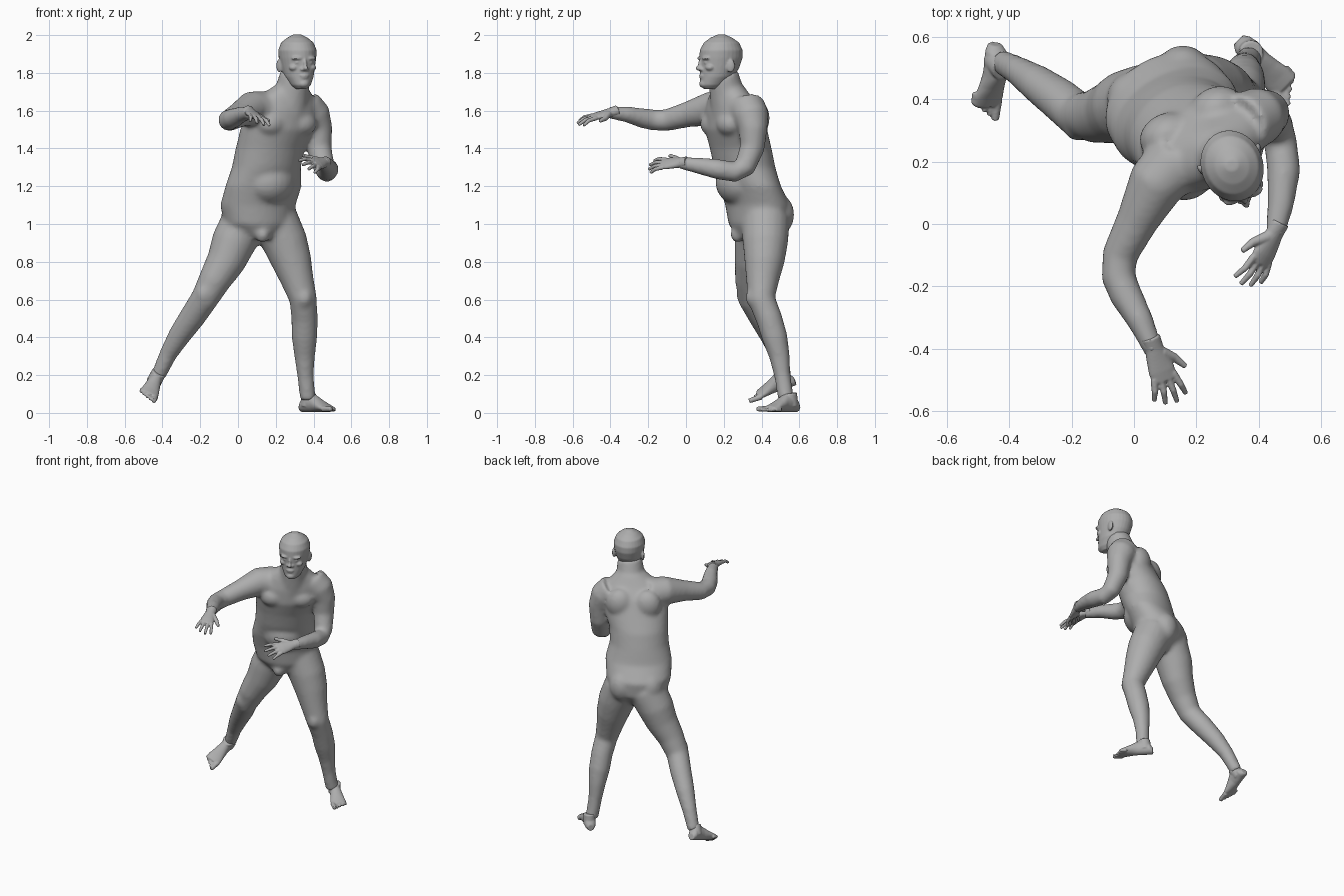
import bpy
import bmesh
from math import sin, cos, pi, radians
from mathutils import Vector, Matrix

cube = bpy.data.objects.get("Cube")
if cube:
    bpy.data.objects.remove(cube, do_unlink=True)

skin = bpy.data.materials.new("plain grey")
skin.use_nodes = True
GREY = (.42, .42, .42, 1)
skin.diffuse_color = GREY
skin.node_tree.nodes["Principled BSDF"].inputs["Base Color"].default_value = GREY


def loft(bm, rings, sides=20):
    """Closed skin over elliptical rings given as (centre, half axis, half axis)."""
    loops = []
    for centre, u, v in rings:
        angles = [2 * pi * i / sides for i in range(sides)]
        loops.append([bm.verts.new(centre + u * cos(a) + v * sin(a)) for a in angles])
    for low, high in zip(loops, loops[1:]):
        for i in range(sides):
            j = (i + 1) % sides
            bm.faces.new((low[i], low[j], high[j], high[i]))
    bm.faces.new(loops[0][::-1])
    bm.faces.new(loops[-1])


def tube(bm, stations):
    """Round limb through (x, y, z, radius) stations."""
    points = [Vector(s[:3]) for s in stations]
    rings = []
    side = None
    for i, station in enumerate(stations):
        before = points[max(i - 1, 0)]
        after = points[min(i + 1, len(points) - 1)]
        along = (after - before).normalized()
        if side is None:
            side = along.orthogonal()
        side = (side - along * side.dot(along)).normalized()
        rings.append((points[i], side * station[3], along.cross(side) * station[3]))
    loft(bm, rings)


def ball(bm, frame, centre, radii):
    """Ellipsoid placed in a local frame."""
    matrix = frame @ Matrix.Translation(centre) @ Matrix.Diagonal((*radii, 1))
    bmesh.ops.create_uvsphere(bm, u_segments=20, v_segments=14, radius=1, matrix=matrix)


def turned(x, y, yaw):
    """Frame at x, y whose forward direction, local -y, is swung by yaw."""
    return Matrix.Translation((x, y, 0)) @ Matrix.Rotation(yaw, 4, 'Z')


def finish(name, bm, voxel, smoothing):
    """Fuse the overlapping volumes into one smooth skin."""
    bmesh.ops.recalc_face_normals(bm, faces=bm.faces)
    mesh = bpy.data.meshes.new(name)
    bm.to_mesh(mesh)
    bm.free()
    obj = bpy.data.objects.new(name, mesh)
    bpy.context.collection.objects.link(obj)
    remesh = obj.modifiers.new("fuse", 'REMESH')
    remesh.mode = 'VOXEL'
    remesh.voxel_size = voxel
    smooth = obj.modifiers.new("soften", 'SMOOTH')
    smooth.factor = .5
    smooth.iterations = smoothing
    evaluated = obj.evaluated_get(bpy.context.evaluated_depsgraph_get())
    baked = bpy.data.meshes.new_from_object(evaluated)
    obj.modifiers.clear()
    obj.data = baked
    baked.materials.clear()
    baked.materials.append(skin)
    baked.shade_smooth()


# Torso: x, y, z, half width, half depth, all turned toward the left
TWIST = radians(28)
across = Vector((cos(TWIST), sin(TWIST), 0))
forward = Vector((sin(TWIST), -cos(TWIST), 0))
torso = [
    (.11, .37, .92, .08, .1), (.11, .385, 1, .19, .15),
    (.105, .38, 1.1, .21, .16), (.135, .34, 1.2, .215, .145),
    (.15, .31, 1.3, .19, .155), (.17, .29, 1.4, .19, .155),
    (.21, .265, 1.5, .21, .15), (.235, .25, 1.6, .205, .13),
    (.255, .235, 1.67, .16, .1), (.275, .225, 1.73, .09, .08),
]
body = bmesh.new()
loft(body, [(Vector((x, y, z)), across * w, forward * d) for x, y, z, w, d in torso], 32)

# Neck
tube(body, [(.265, .24, 1.6, .11), (.285, .215, 1.7, .092), (.305, .195, 1.8, .08)])

# Chest, buttocks, belly and groin
hips = turned(.11, .385, TWIST)
chest = turned(.215, .265, TWIST)
for side in (-1, 1):
    ball(body, hips, (side * .088, .065, 1.05), (.09, .09, .11))
    ball(body, chest, (side * .09, -.09, 1.53), (.085, .065, .065))
    ball(body, chest, (side * .09, .07, 1.56), (.09, .07, .1))
ball(body, turned(.165, .28, TWIST), (0, 0, 1.22), (.14, .12, .12))
ball(body, turned(.13, .275, TWIST), (0, 0, .945), (.04, .04, .045))

# Right arm, reaching forward
tube(body, [(.14, .2, 1.6, .105), (.07, .13, 1.61, .092), (.01, .01, 1.58, .068),
            (-.045, -.1, 1.55, .058), (-.05, -.17, 1.55, .056), (-.025, -.23, 1.56, .053),
            (.02, -.31, 1.58, .043), (.065, -.41, 1.59, .031)])

# Left arm, bent at the elbow
tube(body, [(.35, .32, 1.62, .1), (.4, .345, 1.57, .094), (.425, .355, 1.5, .076),
            (.43, .35, 1.4, .066), (.455, .31, 1.3, .058), (.47, .26, 1.275, .054),
            (.48, .17, 1.29, .054), (.47, .06, 1.31, .043), (.45, -.04, 1.325, .031)])

# Right leg, stretched out to the side
tube(body, [(.04, .39, 1.02, .125), (-.025, .375, .9, .118), (-.065, .36, .8, .103),
            (-.125, .345, .7, .086), (-.18, .35, .6, .073), (-.24, .4, .51, .069),
            (-.31, .45, .41, .06), (-.37, .49, .31, .047), (-.425, .52, .19, .039)])

# Left leg, carrying the weight
tube(body, [(.19, .42, 1.02, .13), (.25, .42, .9, .12), (.285, .415, .8, .106),
            (.315, .405, .7, .087), (.345, .4, .6, .073), (.352, .44, .5, .07),
            (.352, .47, .4, .068), (.353, .495, .3, .055), (.357, .51, .2, .044),
            (.37, .53, .07, .042)])

# Kneecaps
for knee in ((-.18, .31, .63), (.35, .36, .61)):
    ball(body, Matrix.Translation(knee), (0, 0, 0), (.045, .045, .055))
finish("body", body, .012, 9)

# Head: z, front reach, back reach, half width
skull = [
    (1.715, .095, -.02, .03), (1.735, .115, .02, .052), (1.78, .113, .07, .076),
    (1.83, .113, .1, .088), (1.88, .116, .117, .097), (1.92, .114, .117, .1),
    (1.96, .092, .098, .085), (1.985, .058, .062, .055), (2.004, .015, .02, .02),
]
GAZE = radians(20)
face = turned(.315, .185, GAZE)
aim = face.to_3x3()
head = bmesh.new()
loft(head, [(face @ Vector((0, (back - front) / 2, z)), aim @ Vector((w, 0, 0)),
             aim @ Vector((0, (front + back) / 2, 0))) for z, front, back, w in skull], 28)

# Nose, lips, chin and brow
ball(head, face, (0, -.118, 1.825), (.014, .026, .014))
ball(head, face, (0, -.113, 1.845), (.01, .016, .03))
ball(head, face, (0, -.106, 1.786), (.028, .016, .007))
ball(head, face, (0, -.104, 1.774), (.024, .016, .007))
ball(head, face, (0, -.096, 1.742), (.03, .025, .022))
for side in (-1, 1):
    ball(head, face, (side * .035, -.098, 1.877), (.034, .02, .01))
    ball(head, face, (side * .036, -.097, 1.855), (.015, .012, .009))
    ball(head, face, (side * .05, -.08, 1.828), (.026, .024, .018))
    ball(head, face, (side * .016, -.112, 1.819), (.01, .012, .009))
    # Ears
    ball(head, face @ Matrix.Translation((side * .094, .02, 1.838))
         @ Matrix.Rotation(-side * .4, 4, 'Z'), (0, 0, 0), (.011, .024, .036))
finish("head", head, .0055, 4)


def axes(direction, sideways):
    """Unit forward, side and normal vectors."""
    d = Vector(direction).normalized()
    s = Vector(sideways)
    s = (s - d * s.dot(d)).normalized()
    return d, s, d.cross(s)


def hand(name, wrist, direction, thumbward, palm_sign):
    d, t, n = axes(direction, thumbward)
    palm = n * palm_sign
    wrist = Vector(wrist)
    bm = bmesh.new()
    # Palm
    sections = [(-.04, .032, .03), (0, .031, .024), (.035, .038, .021),
                (.075, .044, .018), (.11, .041, .013)]
    loft(bm, [(wrist + d * a, t * w, n * h) for a, w, h in sections])
    # Four fingers, fanned and slightly curled
    for i, length in enumerate((.088, .1, .092, .072)):
        fan = .24 - .17 * i
        ray = d * cos(fan) + t * sin(fan)
        base = wrist + d * .095 + t * (.033 - .022 * i)
        middle = base + ray * length * .55
        tip = base + ray * length + palm * .016
        tube(bm, [(*base, .012), (*middle, .0105), (*tip, .008)])
    # Thumb
    root = wrist + d * .02 + t * .02
    joint = root + d * .035 + t * .036 + palm * .008
    tube(bm, [(*root, .019), (*joint, .014), (*(joint + d * .04 + t * .024), .009)])
    finish(name, bm, .004, 3)


def foot(name, heel, direction, inward, up_sign):
    d, s, n = axes(direction, inward)
    up = n * up_sign
    heel = Vector(heel)
    bm = bmesh.new()
    # Heel, arch and ball, resting on the sole
    sections = [(0, .022, .022), (.02, .035, .036), (.06, .037, .05), (.1, .037, .046),
                (.14, .043, .034), (.18, .05, .023), (.215, .046, .015)]
    loft(bm, [(heel + d * a + up * h, s * w, up * h) for a, w, h in sections])
    # Ankle
    tube(bm, [(*(heel + d * .05 + up * .03), .04), (*(heel + d * .058 + up * .1), .039)])
    # Toes, from the big one outward
    for i in range(5):
        radius = .011 if i else .016
        base = heel + d * (.195 - .007 * i) + s * (.036 - .02 * i) + up * radius
        tip = base + d * (.068 - .007 * i)
        tube(bm, [(*base, radius), (*tip, radius * .8)])
    finish(name, bm, .005, 3)


hand("right_hand", (.065, -.4, 1.59), (.065, -.19, -.05), (.93, .32, -.2), -1)
hand("left_hand", (.45, -.03, 1.325), (-.08, -.16, -.01), (-.7, .3, .6), 1)
foot("right_foot", (-.455, .585, .15), (-.03, -.25, -.085), (.87, 0, -.45), 1)
foot("left_foot", (.335, .59, .005), (.7, -.7, 0), (-.7, -.7, 0), -1)
